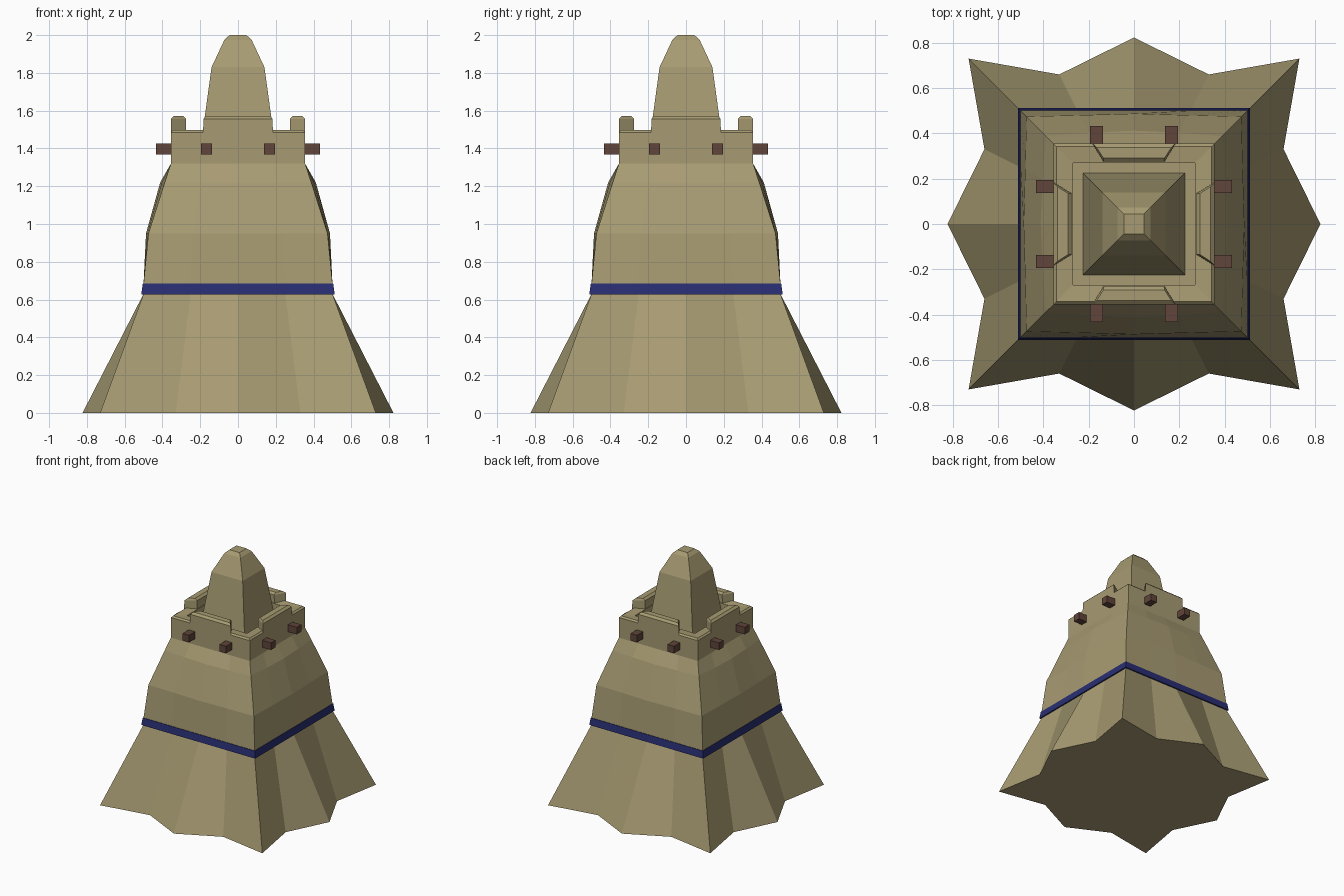
import bpy, bmesh
from mathutils import Matrix, Vector
from math import pi

if "Cube" in bpy.data.objects:
    bpy.data.objects.remove(bpy.data.objects["Cube"])


def material(name, rgb):
    m = bpy.data.materials.new(name)
    m.diffuse_color = (*rgb, 1)
    m.use_nodes = True
    m.node_tree.nodes["Principled BSDF"].inputs["Base Color"].default_value = m.diffuse_color
    return m


CLAY = material("clay", (0.39, 0.33, 0.17))
BLUE = material("blue", (0.022, 0.028, 0.17))
WOOD = material("wood", (0.115, 0.058, 0.042))


def finish(name, bm, mat):
    bmesh.ops.recalc_face_normals(bm, faces=bm.faces)
    me = bpy.data.meshes.new(name)
    bm.to_mesh(me)
    bm.free()
    ob = bpy.data.objects.new(name, me)
    bpy.context.collection.objects.link(ob)
    me.materials.append(mat)
    return ob


def loft(name, rings, mat, close=False):
    """Skin a stack of rings; cap both ends, or join last ring to first."""
    bm = bmesh.new()
    loops = [[bm.verts.new(p) for p in r] for r in rings]
    pairs = list(zip(loops, loops[1:]))
    if close:
        pairs.append((loops[-1], loops[0]))
    for a, b in pairs:
        n = len(a)
        for i in range(n):
            j = (i + 1) % n
            bm.faces.new((a[i], a[j], b[j], b[i]))
    if not close:
        bm.faces.new(loops[0][::-1])
        bm.faces.new(loops[-1])
    return finish(name, bm, mat)


def turned(points, k):
    m = Matrix.Rotation(k * pi / 2, 4, 'Z')
    return [m @ Vector(p) for p in points]


def square(h, z):
    return [(-h, -h, z), (h, -h, z), (h, h, z), (-h, h, z)]


def star(z, corner, qx, qy, mid):
    """16-point ring: each side has a corner, two quarter points and a middle."""
    side = [(-corner, -corner, z), (-qx, -qy, z), (0, -mid, z), (qx, -qy, z)]
    return [p for k in range(4) for p in turned(side, k)]


# Flared, faceted body with walled roof court
body = [(0, .73, .33, .66, .823), (.63, .50, .25, .50, .50), (.685, .50, .25, .50, .50),
        (.95, .474, .24, .48, .487), (1.22, .388, .20, .403, .412),
        (1.32, .355, .18, .355, .355), (1.485, .355, .18, .355, .355),
        (1.497, .343, .18, .343, .343), (1.49, .27, .14, .27, .27),
        (1.21, .27, .14, .27, .27)]
loft("tower_body", [star(*r) for r in body], CLAY)

# Painted band
loft("blue_band", [square(.512, .628), square(.504, .685),
                   square(.47, .685), square(.47, .628)], BLUE, close=True)

# Tapered top turret
turret = [(.226, 1.205), (.14, 1.83), (.072, 1.975), (.045, 2.0)]
loft("top_turret", [square(h, z) for h, z in turret], CLAY)


# Parapet blocks, one per side, narrower inward with a chamfered top
def slab(z, out, inn, wo, wi):
    return [(-wo, -out, z), (wo, -out, z), (wi, -inn, z), (-wi, -inn, z)]


for k in range(4):
    rings = [slab(1.47, .355, .275, .185, .135), slab(1.557, .355, .275, .183, .133),
             slab(1.573, .338, .292, .165, .135)]
    loft(f"parapet_block_{k}", [turned(r, k) for r in rings], CLAY)

# Projecting beam ends, two per side
for k in range(4):
    for s in (-1, 1):
        bm = bmesh.new()
        bmesh.ops.create_cube(bm, size=1)
        bmesh.ops.scale(bm, vec=(.058, .085, .058), verts=bm.verts)
        bmesh.ops.translate(bm, vec=(s * .166, -.3905, 1.398), verts=bm.verts)
        bmesh.ops.rotate(bm, matrix=Matrix.Rotation(k * pi / 2, 3, 'Z'), verts=bm.verts)
        finish(f"beam_end_{k}_{'left' if s < 0 else 'right'}", bm, WOOD)
